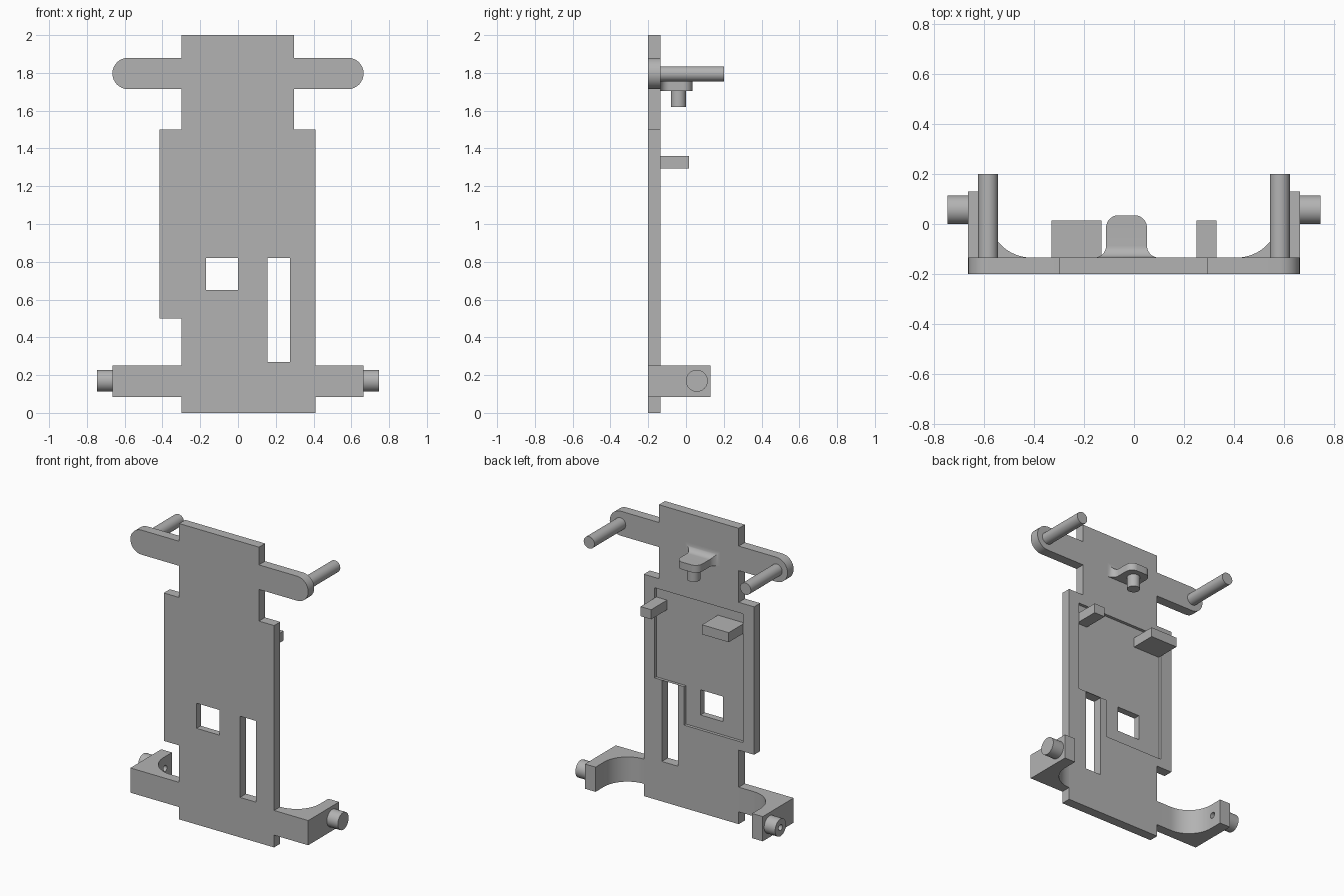
import bpy, bmesh, math
from mathutils import Matrix, Vector

cube = bpy.data.objects.get("Cube")
if cube:
    bpy.data.objects.remove(cube, do_unlink=True)

grey = bpy.data.materials.new("plain grey")
grey.use_nodes = True
colour = (0.45, 0.45, 0.45, 1)
grey.diffuse_color = colour
grey.node_tree.nodes["Principled BSDF"].inputs["Base Color"].default_value = colour

FRONT, BACK = -0.2, -0.135


def finish(name, bm):
    bmesh.ops.recalc_face_normals(bm, faces=bm.faces)
    mesh = bpy.data.meshes.new(name)
    bm.to_mesh(mesh)
    bm.free()
    mesh.materials.append(grey)
    ob = bpy.data.objects.new(name, mesh)
    bpy.context.collection.objects.link(ob)
    return ob


def prism(name, points, offset):
    """Extrude a closed outline of 3D points along an offset."""
    bm = bmesh.new()
    face = bm.faces.new([bm.verts.new(p) for p in points])
    new = bmesh.ops.extrude_face_region(bm, geom=[face])["geom"]
    bmesh.ops.translate(bm, vec=offset,
                        verts=[v for v in new if isinstance(v, bmesh.types.BMVert)])
    return finish(name, bm)


def box(name, x0, x1, y0, y1, z0, z1):
    return prism(name, [(x0, y0, z0), (x1, y0, z0), (x1, y0, z1), (x0, y0, z1)],
                 (0, y1 - y0, 0))


def rod(name, start, end, radius):
    a, b = Vector(start), Vector(end)
    bm = bmesh.new()
    bmesh.ops.create_cone(bm, cap_ends=True, segments=48, radius1=radius,
                          radius2=radius, depth=(b - a).length)
    turn = (b - a).to_track_quat("Z", "Y").to_matrix().to_4x4()
    bm.transform(Matrix.Translation((a + b) / 2) @ turn)
    return finish(name, bm)


def arc(cx, cy, r, start, stop, steps=16):
    angles = [math.radians(start + (stop - start) * i / steps) for i in range(steps + 1)]
    return [(cx + r * math.cos(t), cy + r * math.sin(t)) for t in angles]


def cut(ob, cutter):
    mod = ob.modifiers.new("cut", "BOOLEAN")
    mod.operation, mod.solver, mod.object = "DIFFERENCE", "EXACT", cutter
    bpy.context.view_layer.objects.active = ob
    bpy.ops.object.modifier_apply(modifier=mod.name)
    bpy.data.objects.remove(cutter, do_unlink=True)


def smooth(ob):
    bpy.ops.object.select_all(action="DESELECT")
    ob.select_set(True)
    bpy.context.view_layer.objects.active = ob
    bpy.ops.object.shade_smooth_by_angle(angle=math.radians(30))


# Back plate with rounded upper arms
ARM_Z, ARM_R, ARM_X = 1.797, 0.083, 0.582
outline = [(-0.3, 0), (0.41, 0), (0.41, 1.5), (0.297, 1.5), (0.297, ARM_Z - ARM_R)]
outline += arc(ARM_X, ARM_Z, ARM_R, -90, 90)
outline += [(0.297, ARM_Z + ARM_R), (0.297, 2), (-0.3, 2), (-0.3, ARM_Z + ARM_R)]
outline += arc(-ARM_X, ARM_Z, ARM_R, 90, 270)
outline += [(-0.3, ARM_Z - ARM_R), (-0.3, 1.5), (-0.415, 1.5), (-0.415, 0.5), (-0.3, 0.5)]
plate = prism("back_plate", [(x, FRONT, z) for x, z in outline], (0, BACK - FRONT, 0))

# Shallow stepped recess and the two through windows
FLOOR = BACK - 0.02
step = [(-0.33, 0.56), (0.11, 0.56), (0.11, 0.82), (0.33, 0.82), (0.33, 1.43), (-0.33, 1.43)]
cut(plate, prism("recess_cutter", [(x, FLOOR, z) for x, z in step], (0, 0.1, 0)))
cut(plate, box("window_cutter", -0.17, 0, -0.3, 0, 0.65, 0.82))
cut(plate, box("slot_cutter", 0.155, 0.275, -0.3, 0, 0.27, 0.819))
smooth(plate)

# Ledge blocks standing in the recess
box("wide_ledge", -0.33, -0.13, FLOOR, 0.015, 1.295, 1.36)
box("narrow_ledge", 0.25, 0.33, FLOOR, 0.015, 1.295, 1.36)

# Side parts: upper rods, lower brackets and bored bosses
HUB_Y, HUB_Z = 0.057, 0.17
for side, label, root in ((1, "left", 0.41), (-1, "right", 0.3)):
    smooth(rod(label + "_upper_rod", (side * 0.585, BACK, ARM_Z - 0.002),
               (side * 0.585, 0.2, ARM_Z - 0.002), 0.04))

    profile = [(root, FRONT), (0.665, FRONT), (0.665, 0.13), (0.585, 0.13)]
    profile += arc(0.41, BACK + 0.175, 0.175, 0, -90)
    if root < 0.41:
        profile.append((root, BACK))
    bracket = prism(label + "_lower_bracket",
                    [(side * x, y, 0.083) for x, y in profile], (0, 0, 0.167))
    boss = rod(label + "_boss", (side * 0.665, HUB_Y, HUB_Z), (side * 0.747, HUB_Y, HUB_Z), 0.058)
    for part in (bracket, boss):
        cut(part, rod("bore_cutter", (side * 0.5, HUB_Y, HUB_Z), (side * 0.9, HUB_Y, HUB_Z), 0.02))
        smooth(part)

# Hook tab: rectangles lofted outward, flared at the root and rounded at the tip
TAB_X, TAB_TIP, FLARE, TIP_R = -0.03, 0.035, 0.048, 0.05
stations = []
for i in range(13):
    t = math.radians(90 * i / 12)
    grow = FLARE * (1 - math.sin(t))
    stations.append((BACK + FLARE * (1 - math.cos(t)), 0.082 + grow, 1.755 + grow))
for i in range(13):
    t = math.radians(90 * i / 12)
    stations.append((TAB_TIP - TIP_R * (1 - math.sin(t)),
                     0.082 - TIP_R * (1 - math.cos(t)), 1.755))
bm = bmesh.new()
rings = [[bm.verts.new((TAB_X + sx * w, y, z)) for sx, z in
          ((-1, 1.705), (1, 1.705), (1, top), (-1, top))] for y, w, top in stations]
for a, b in zip(rings, rings[1:]):
    for i in range(4):
        j = (i + 1) % 4
        bm.faces.new((a[i], a[j], b[j], b[i]))
bm.faces.new(rings[0])
bm.faces.new(rings[-1])
smooth(finish("hook_tab", bm))
smooth(rod("hook_pin", (TAB_X, -0.04, 1.62), (TAB_X, -0.04, 1.71), 0.04))
